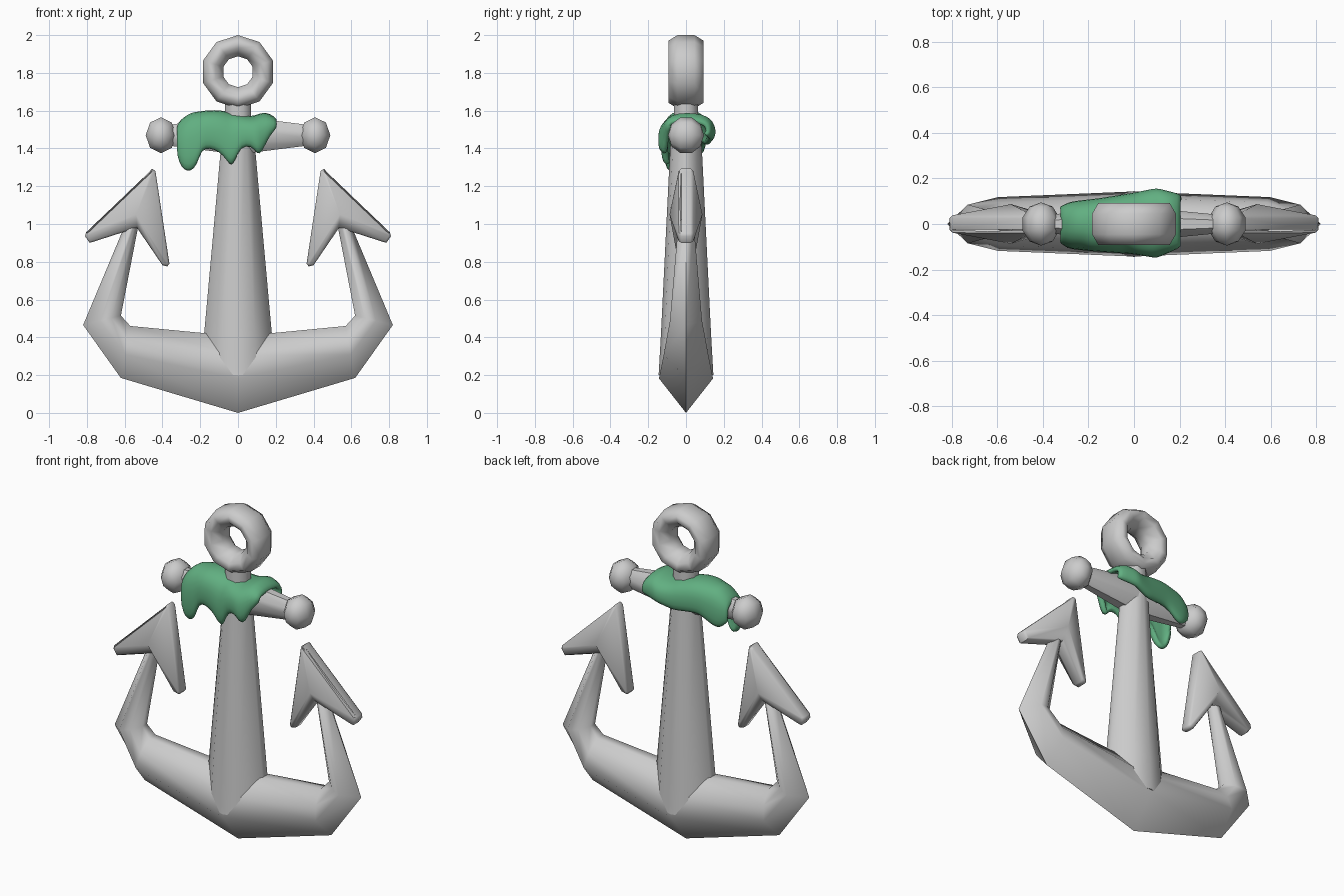
import bpy, bmesh
from math import sin, cos, pi, radians

if "Cube" in bpy.data.objects:
    bpy.data.objects.remove(bpy.data.objects["Cube"])


def finish(name, bm, angle=40):
    bmesh.ops.recalc_face_normals(bm, faces=bm.faces)
    me = bpy.data.meshes.new(name)
    bm.to_mesh(me)
    bm.free()
    ob = bpy.data.objects.new(name, me)
    bpy.context.collection.objects.link(ob)
    bpy.ops.object.select_all(action='DESELECT')
    ob.select_set(True)
    bpy.context.view_layer.objects.active = ob
    bpy.ops.object.shade_smooth_by_angle(angle=radians(angle))
    return ob


def loft(name, rings, loop=False, closed=True, cap=True, angle=40):
    """Skin a list of equal-length point rings."""
    bm = bmesh.new()
    vs = [[bm.verts.new(p) for p in r] for r in rings]
    n = len(rings[0])
    for i in range(len(vs) if loop else len(vs) - 1):
        a, b = vs[i], vs[(i + 1) % len(vs)]
        for j in range(n if closed else n - 1):
            k = (j + 1) % n
            bm.faces.new((a[j], a[k], b[k], b[j]))
    if cap and not loop:
        bm.faces.new(vs[0])
        bm.faces.new(vs[-1])
    return finish(name, bm, angle)


def lerp(table, x):
    for (x0, y0), (x1, y1) in zip(table, table[1:]):
        if x <= x1:
            return y0 + (y1 - y0) * (x - x0) / (x1 - x0)
    return table[-1][1]


# Top ring: ten-sided, rounded tube that is deeper than it is wide
tube = [(.194, -.045), (.194, .045), (.165, .092), (.125, .085),
        (.082, .035), (.082, -.035), (.125, -.085), (.165, -.092)]
loft("top_ring", [[(r * sin(a), y, 1.806 + r * cos(a)) for r, y in tube]
                  for a in (2 * pi * i / 10 for i in range(10))], loop=True, angle=100)

# Neck under the ring
loft("neck", [[(.075 * cos(pi * (k + .5) / 4), .068 * sin(pi * (k + .5) / 4), z)
               for k in range(8)] for z in (1.45, 1.65)], angle=50)


# Tapered shank
def shank_ring(z, a, b):
    quarter = [(a, .18 * b), (.5 * a, .84 * b)]
    pts = quarter + [(0, b)] + [(-x, y) for x, y in quarter[::-1]]
    pts += [(-x, -y) for x, y in pts]
    return [(x, y, z) for x, y in pts]


loft("shank", [shank_ring(.2, .195, .145), shank_ring(.41, .18, .133),
               shank_ring(1.52, .08, .078)], angle=50)

# Curved arms: keel-shaped section swept from one fluke to the other
# (outer x, z, inner x, z, half thickness)
half = [(0, 0, 0, .405, .143), (.62, .185, .57, .46, .118),
        (.82, .465, .62, .515, .085), (.60, .99, .52, 1.03, .04)]
section = [(0, 0), (.45, 1), (.75, .8), (1, .25), (1, -.25), (.75, -.8), (.45, -1)]
path = [(-a, b, -c, d, w) for a, b, c, d, w in half[:0:-1]] + half
loft("arms", [[(a + (c - a) * t, w * y, b + (d - b) * t) for t, y in section]
              for a, b, c, d, w in path], angle=75)

# Barbed flukes with a raised centre and chamfered rims
outline = [(.47, 1.275), (.455, 1.293), (.437, 1.28), (.363, .79), (.375, .775),
           (.40, .782), (.535, .98), (.785, .90), (.81, .935), (.805, .955)]
for side, label in ((-1, "left"), (1, "right")):
    bm = bmesh.new()
    layers = [[bm.verts.new((side * x, y, z)) for x, z in outline] for y in (-.035, .035)]
    hubs = [bm.verts.new((side * .54, y, 1.05)) for y in (-.087, .087)]
    n = len(outline)
    for j in range(n):
        k = (j + 1) % n
        bm.faces.new((layers[0][j], layers[0][k], layers[1][k], layers[1][j]))
        for ring, hub in zip(layers, hubs):
            bm.faces.new((ring[j], ring[k], hub))
    rim = [e for e in bm.edges if not any(v in hubs for v in e.verts)
           and abs(e.verts[0].co.y - e.verts[1].co.y) < .01]
    bmesh.ops.bevel(bm, geom=rim, offset=.012, segments=1, affect='EDGES', clamp_overlap=True)
    finish(label + "_fluke", bm, 60)

# Stock: bar tapering toward both ends
loft("stock", [[(x, .75 * r * cos(pi * (k + .5) / 4), 1.47 + r * sin(pi * (k + .5) / 4))
                for k in range(8)] for x, r in ((-.4, .055), (0, .11), (.4, .055))], angle=50)

# End balls, low-poly
for side, label in ((-1, "left"), (1, "right")):
    bpy.ops.mesh.primitive_uv_sphere_add(segments=8, ring_count=5, radius=.1,
                                         location=(side * .408, 0, 1.47),
                                         rotation=(pi / 2, 0, 0))
    ball = bpy.context.object
    ball.name = label + "_stock_ball"
    ball.scale = (.85, 1, .95)
    bpy.ops.object.shade_smooth_by_angle(angle=radians(60))

# Dripping slime draped over the stock: front hem, top line, back hem, depths
front_hem = [(-.33, 1.40), (-.315, 1.31), (-.285, 1.275), (-.25, 1.27), (-.215, 1.30),
             (-.19, 1.39), (-.15, 1.395), (-.1, 1.375), (-.063, 1.33), (-.037, 1.295),
             (-.01, 1.33), (.015, 1.40), (.07, 1.41), (.1, 1.36), (.13, 1.365),
             (.165, 1.46), (.215, 1.51)]
top = [(-.33, 1.51), (-.31, 1.555), (-.25, 1.595), (-.12, 1.61), (0, 1.59), (.05, 1.565),
       (.15, 1.60), (.215, 1.555)]
back_hem = [(-.33, 1.41), (-.27, 1.35), (-.15, 1.42), (0, 1.41), (.1, 1.44), (.215, 1.46)]
front_y = [(-.33, .08), (-.29, .11), (-.2, .12), (0, .135), (.1, .152), (.215, .10)]
back_y = [(-.33, .075), (-.28, .1), (-.15, .115), (0, .14), (.1, .16), (.215, .13)]
rows = []
for x, zf in front_hem:
    zt, zb, f, b = (lerp(t, x) for t in (top, back_hem, front_y, back_y))
    row = []
    for s, y, z in ((-1, f, zf), (1, b, zb)):
        h = zt - z
        part = [(x, s * y * u, z + h * v) for u, v in
                ((.8, 0), (.98, .12), (1, .4), (.93, .72), (.6, .94))]
        row += part + [(x, 0, zt)] if s < 0 else part[::-1]
    rows.append(row)
slime = loft("slime", rows, closed=False, cap=False, angle=180)
solid = slime.modifiers.new("thickness", 'SOLIDIFY')
solid.thickness = .035
solid.offset = -1
smooth = slime.modifiers.new("smooth", 'SUBSURF')
smooth.levels = smooth.render_levels = 1
mat = bpy.data.materials.new("slime_green")
mat.diffuse_color = (.12, .43, .22, 1)
mat.use_nodes = True
mat.node_tree.nodes["Principled BSDF"].inputs["Base Color"].default_value = mat.diffuse_color
slime.data.materials.append(mat)
